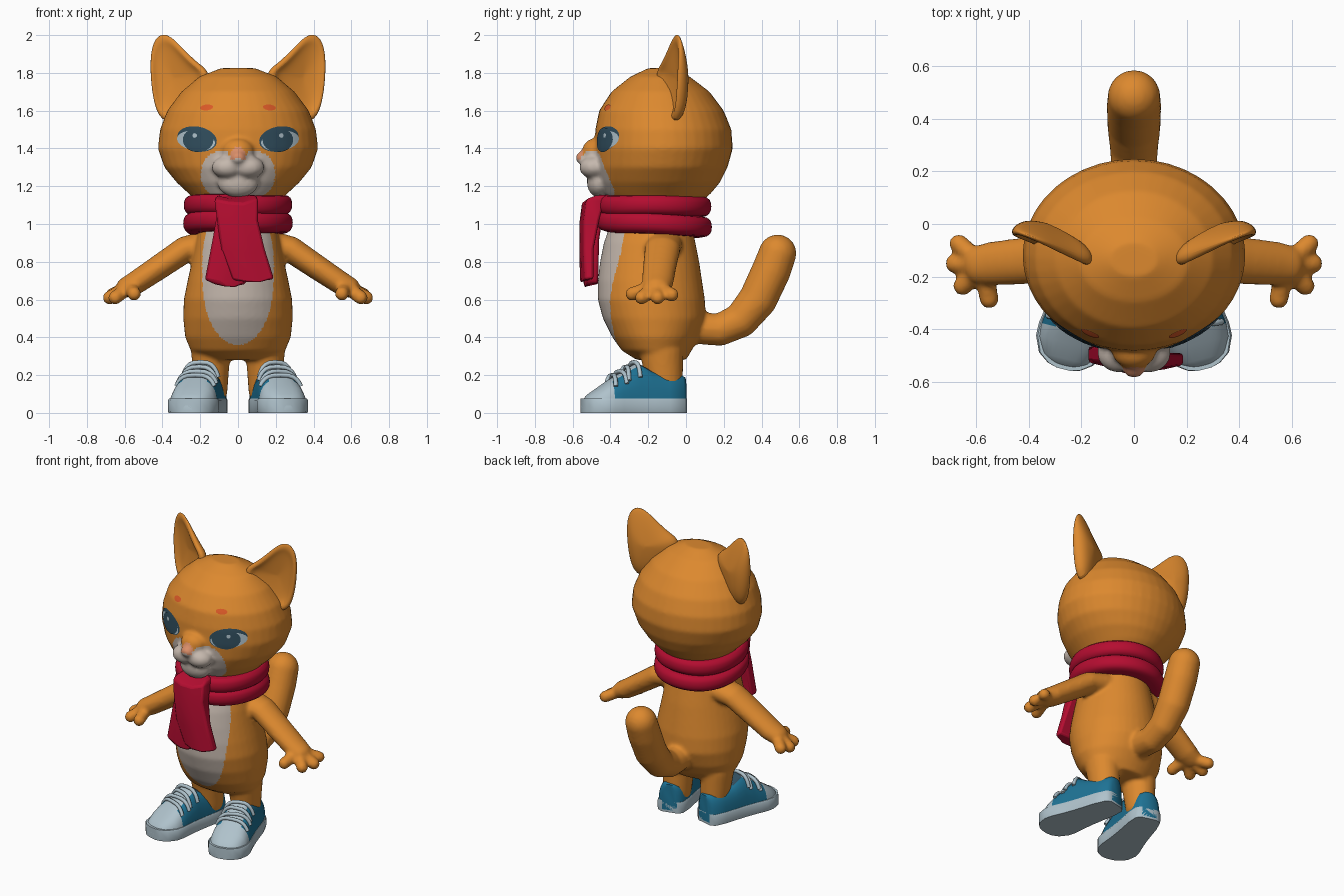
import bpy, bmesh
from math import sin, cos, pi, radians
from mathutils import Vector, Matrix
from mathutils.bvhtree import BVHTree

if "Cube" in bpy.data.objects:
    bpy.data.objects.remove(bpy.data.objects["Cube"])


def material(name, r, g, b):
    m = bpy.data.materials.new(name)
    m.use_nodes = True
    m.diffuse_color = (r, g, b, 1)
    node = m.node_tree.nodes["Principled BSDF"]
    node.inputs["Base Color"].default_value = (r, g, b, 1)
    node.inputs["Roughness"].default_value = 0.8
    return m


ORANGE = material("orange fur", 0.72, 0.25, 0.028)
CREAM = material("cream fur", 0.56, 0.48, 0.42)
RED = material("scarf red", 0.46, 0.004, 0.03)
BLUE = material("shoe blue", 0.013, 0.17, 0.3)
PALE = material("pale grey", 0.43, 0.54, 0.6)
PINK = material("ear pink", 0.56, 0.37, 0.26)
RUST = material("rust", 0.7, 0.1, 0.02)
DARK = material("dark slate", 0.03, 0.075, 0.11)
NOSE = material("nose pink", 0.7, 0.27, 0.14)


def finish(bm, name, mats, rule=None):
    bmesh.ops.recalc_face_normals(bm, faces=bm.faces)
    me = bpy.data.meshes.new(name)
    bm.to_mesh(me)
    bm.free()
    ob = bpy.data.objects.new(name, me)
    bpy.context.collection.objects.link(ob)
    for m in mats:
        me.materials.append(m)
    if rule:
        for p in me.polygons:
            p.material_index = rule(p.center, p.normal)
    return ob


def blend(ob, mats, rule, voxel=0.012, rounds=5):
    """Fuse overlapping solids into one soft skin, then colour it."""
    mod = ob.modifiers.new("fuse", 'REMESH')
    mod.mode, mod.voxel_size = 'VOXEL', voxel
    soft = ob.modifiers.new("soften", 'SMOOTH')
    soft.factor, soft.iterations = 0.5, rounds
    me = bpy.data.meshes.new_from_object(ob.evaluated_get(bpy.context.evaluated_depsgraph_get()))
    ob.modifiers.clear()
    ob.data = me
    me.materials.clear()
    for m in mats:
        me.materials.append(m)
    for p in me.polygons:
        p.material_index = rule(p.center, p.normal)


def loft(bm, rings):
    rows = [[bm.verts.new(p) for p in ring] for ring in rings]
    n = len(rows[0])
    for a, b in zip(rows, rows[1:]):
        for i in range(n):
            bm.faces.new((a[i], a[(i + 1) % n], b[(i + 1) % n], b[i]))
    bm.faces.new(rows[0])
    bm.faces.new(rows[-1])


def ovals(rows, n=40):
    """Rows of (height, front y, back y, half width) to oval rings."""
    return [[(w * cos(2 * pi * i / n), (f + b) / 2 + (b - f) / 2 * sin(2 * pi * i / n), z)
             for i in range(n)] for z, f, b, w in rows]


def ball(bm, pos, scale):
    return bmesh.ops.create_icosphere(bm, subdivisions=3, radius=1, matrix=Matrix.Translation(
        pos) @ Matrix.Diagonal((*scale, 1)))


def limb(bm, path, wide=1.0):
    """Chain of hulled balls along (x, y, z, radius) points."""
    for a, b in zip(path, path[1:]):
        part = bmesh.new()
        for x, y, z, r in (a, b):
            ball(part, (x, y, z), (r, r * wide, r))
        out = bmesh.ops.convex_hull(part, input=part.verts)
        loose = [v for v in out["geom_interior"] if isinstance(v, bmesh.types.BMVert)]
        bmesh.ops.delete(part, geom=loose, context='VERTS')
        me = bpy.data.meshes.new("part")
        part.to_mesh(me)
        part.free()
        bm.from_mesh(me)
        bpy.data.meshes.remove(me)


# Body: torso, legs, arms, fingers and tail
bm = bmesh.new()
loft(bm, ovals([(.28, -.26, 0, .18), (.33, -.34, .03, .25), (.4, -.39, .07, .28), (.5, -.44, .105, .29),
                (.6, -.467, .1, .287), (.7, -.467, .085, .267), (.8, -.455, .07, .245),
                (.9, -.435, .05, .225), (1, -.4, .03, .2), (1.15, -.36, .02, .18)]))
for s in (1, -1):
    limb(bm, [(s * .145, -.13, .33, .105), (s * .14, -.11, .12, .085)], 1.1)
    limb(bm, [(s * .17, -.12, .89, .075), (s * .28, -.125, .865, .07), (s * .42, -.14, .77, .066),
              (s * .54, -.15, .69, .062), (s * .59, -.155, .665, .055)], 1.35)
    for tip in ((.665, -.075, .625), (.68, -.15, .61), (.65, -.235, .61), (.55, -.285, .63)):
        limb(bm, [(s * .57, -.16, .67, .036), (s * tip[0], *tip[1:], .037)])
limb(bm, [(0, .05, .45, .085), (0, .18, .44, .085), (0, .29, .49, .092), (0, .38, .6, .102),
          (0, .45, .75, .104), (0, .485, .845, .1)])
body = finish(bm, "body", [ORANGE])


def belly(c, n):
    return int(c.y < -.25 and (c.x / .19) ** 2 + (abs(c.z - .75) / .39) ** 2.4 < 1)


blend(body, [ORANGE, CREAM], belly)

# Head with muzzle
bm = bmesh.new()
loft(bm, ovals([(1.1, -.38, .06, .2), (1.16, -.43, .13, .26), (1.22, -.46, .18, .325), (1.3, -.48, .22, .39),
                (1.4, -.485, .248, .424), (1.5, -.48, .24, .413), (1.6, -.46, .2, .375),
                (1.7, -.395, .125, .3), (1.78, -.295, .02, .205), (1.825, -.2, -.07, .09)]))
for s in (1, -1):
    ball(bm, (s * .055, -.49, 1.3), (.085, .075, .06))
ball(bm, (0, -.46, 1.22), (.11, .065, .08))
ball(bm, (0, -.48, 1.385), (.085, .07, .07))
ball(bm, (0, -.54, 1.35), (.045, .045, .038))
head = finish(bm, "head", [ORANGE])


def face_colour(c, n):
    if c.y < -.545 and abs(c.x) < .04 and c.z > 1.345:
        return 2
    top = 1.385 - .02 * (abs(c.x) < .05)
    return int(c.y < -.3 and c.z < top and abs(c.x / .195) ** 2.5 + abs((c.z - 1.265) / .135) ** 2.5 < 1)


blend(head, [ORANGE, CREAM, NOSE], face_colour)

# Painted plates that hug the face
skin = BVHTree.FromPolygons([v.co for v in head.data.vertices], [p.vertices[:] for p in head.data.polygons])


def plate(name, cx, cz, rx, rz, tilt, mat, lift, s, n=28, rings=6):
    bm = bmesh.new()
    rows = []
    for k in range(rings + 1):
        row = []
        for i in range(n):
            u, v = rx * k / rings * cos(2 * pi * i / n), rz * k / rings * sin(2 * pi * i / n)
            x, z = s * (cx + u * cos(tilt) - v * sin(tilt)), cz + u * sin(tilt) + v * cos(tilt)
            hit, normal, _, _ = skin.ray_cast(Vector((x, -2, z)), Vector((0, 1, 0)))
            row.append(bm.verts.new(hit + normal * lift))
        rows.append(row)
    for a, b in zip(rows, rows[1:]):
        for i in range(n):
            f = bm.faces.new((a[i], b[i], b[(i + 1) % n], a[(i + 1) % n]))
            if f.normal.y > 0:
                f.normal_flip()
    bmesh.ops.remove_doubles(bm, verts=bm.verts, dist=.00001)
    finish(bm, name, [mat])


for s, side in ((1, "left"), (-1, "right")):
    plate(side + "_lash", .215, 1.45, .105, .065, .2, DARK, .003, s)
    plate(side + "_eye_white", .22, 1.44, .1, .052, .15, PALE, .005, s)
    plate(side + "_iris", .208, 1.445, .08, .064, 0, DARK, .007, s)
    plate(side + "_eye_glint", .225, 1.468, .012, .012, 0, PALE, .009, s)
    plate(side + "_brow", .165, 1.615, .034, .015, -.1, RUST, .004, s)

# Ears: cupped shells on a slanted plane
EAR = [(.41, 1.53), (.45, 1.66), (.465, 1.82), (.46, 1.95), (.415, 2.015), (.355, 2.0),
       (.29, 1.93), (.21, 1.85), (.13, 1.8), (.2, 1.65), (.3, 1.54)]
CUP = [(.05, .015), (.4, .008), (.72, -.004), (.84, -.026), (.97, -.02), (1, .005), (.9, .035), (.6, .06), (.05, .07)]
for s, side in ((1, "left"), (-1, "right")):
    bm = bmesh.new()
    rings = []
    for k, d in CUP:
        pts = [(.35 + (x - .35) * k, 1.77 + (z - 1.77) * k) for x, z in EAR]
        taper = [d * min(1, max(.35, (2.1 - z) / .3)) for _, z in pts]
        rings.append([(s * (x - .38 * t), -.14 + .4 * (x - .16) + .92 * t, z)
                      for (x, z), t in zip(pts, taper)])
    loft(bm, rings)
    n = len(EAR)
    bm.faces.ensure_lookup_table()
    inner = set(range(2 * n)) | {len(bm.faces) - 2}
    for f in bm.faces:
        if f.index in inner or f.index == (len(CUP) - 1) * n:
            c = f.calc_center_median()
            f.material_index = 2 if abs(c.x) < .375 and c.z < 1.86 else 1
    ear = finish(bm, side + "_ear", [ORANGE, PINK, RUST])
    ear.modifiers.new("round", 'SUBSURF').levels = 2
    ear.modifiers["round"].render_levels = 2

# Scarf: two wrapped loops and two hanging ends
for name, z0, grow, tilt in (("scarf_upper_loop", 1.1, 0, -.03), ("scarf_lower_loop", 1.005, .003, -.07)):
    bm = bmesh.new()
    rings = []
    for dz, g in ((-.062, -.07), (-.055, -.02), (-.025, .002), (.02, 0), (.048, -.015), (.055, -.08)):
        ring = ovals([(z0 + dz, -.475 - g - grow, .135 + g + grow, .288 + g + grow)])[0]
        rings.append([(x, y, z + tilt * (y + .2) + .006 * sin(9 * x + 7 * y)) for x, y, z in ring])
    loft(bm, rings)
    finish(bm, name, [RED]).modifiers.new("round", 'SUBSURF').levels = 1


def hanging(name, rows):
    """Rows of (height, left x, right x, front y, back y)."""
    bm = bmesh.new()
    loft(bm, [[(a, f + .02, z + .015), ((a * 2 + b) / 3, f, z), ((a + b * 2) / 3, f + .008, z - .005),
               (b, f + .025, z + .02), (b, k, z + .02), (a, k, z + .015)] for z, a, b, f, k in rows])
    bev = finish(bm, name, [RED]).modifiers.new("soft edge", 'BEVEL')
    bev.width, bev.segments = .012, 2


hanging("scarf_front_end", [(1.135, -.11, .09, -.5, -.42), (1.115, -.125, .105, -.55, -.43),
                            (1.0, -.11, .105, -.565, -.46), (.85, -.09, .14, -.565, -.49),
                            (.69, -.03, .19, -.56, -.49)])
hanging("scarf_back_end", [(1.1, -.1, .06, -.53, -.43), (.9, -.135, .05, -.545, -.46),
                           (.69, -.175, .05, -.545, -.465), (.665, -.12, .04, -.54, -.465)])

# Shoes: rows of (length position, half width, height)
SHOE = [(0, .05, .19), (-.02, .08, .2), (-.1, .095, .205), (-.19, .1, .225), (-.26, .105, .265),
        (-.32, .112, .23), (-.36, .118, .205), (-.41, .126, .175), (-.46, .125, .14),
        (-.52, .1, .1), (-.55, .06, .07), (-.56, .025, .04)]


def arch(y, w, h, n=16, lo=0, hi=180):
    pts = []
    for i in range(n + 1):
        a = radians(lo + (hi - lo) * i / n)
        c = cos(a)
        pts.append(((1 if c > 0 else -1) * w * abs(c) ** .65, y, max(.015, h * abs(sin(a)) ** .65)))
    return pts


def shoe_colour(c, n):
    if c.y < -.41:
        return 1
    if abs(c.x) < .055 and c.y < -.19 and n.z > .3:
        return 1 if c.y < -.26 else 2
    return 0


for s, side in ((1, "left"), (-1, "right")):
    place = Matrix.Translation((s * .132, -.008, 0)) @ Matrix.Rotation(s * radians(14), 4, 'Z')
    bm = bmesh.new()
    loft(bm, [arch(*row) for row in SHOE])
    finish(bm, side + "_shoe_upper", [BLUE, PALE, DARK], shoe_colour).matrix_world = place
    bm = bmesh.new()
    edge = [(w * 1.06, y) for y, w, h in SHOE] + [(-w * 1.06, y) for y, w, h in reversed(SHOE)]
    loft(bm, [[(x * k, y, z) for x, y in edge] for z, k in ((0, .97), (.015, 1), (.065, 1), (.075, .95))])
    finish(bm, side + "_shoe_sole", [PALE]).matrix_world = place
    for j, (y, w, h) in enumerate([(-.275, .107, .262), (-.315, .112, .238), (-.352, .117, .214), (-.388, .122, .194)]):
        cu = bpy.data.curves.new(f"{side}_lace_{j + 1}", 'CURVE')
        cu.dimensions, cu.bevel_depth, cu.bevel_resolution = '3D', .012, 2
        cu.use_fill_caps = True
        pts = arch(y, w, h, 10, 35, 145)
        line = cu.splines.new('POLY')
        line.points.add(len(pts) - 1)
        for p, co in zip(line.points, pts):
            p.co = (co[0], co[1] + .12 * co[0] * (-1) ** j, co[2] + .006, 1)
        cu.materials.append(PALE)
        lace = bpy.data.objects.new(cu.name, cu)
        bpy.context.collection.objects.link(lace)
        lace.matrix_world = place

# Smooth shading with crisp creases
bpy.ops.object.select_all(action='DESELECT')
for ob in bpy.context.collection.objects:
    if ob.type == 'MESH':
        ob.select_set(True)
        bpy.context.view_layer.objects.active = ob
bpy.ops.object.shade_smooth_by_angle(angle=radians(50))
